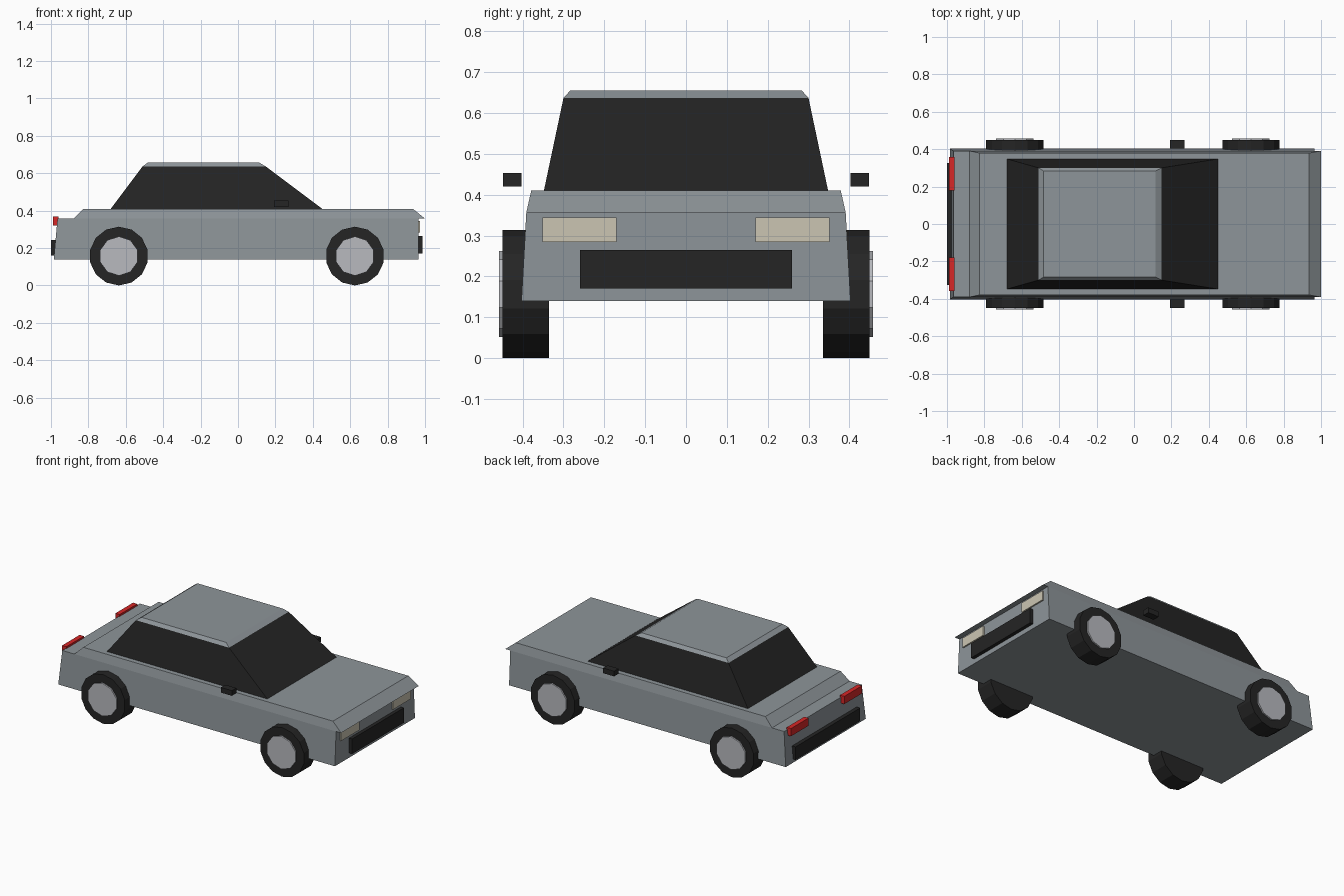
import bpy, bmesh, math
from mathutils import Matrix

cube = bpy.data.objects.get("Cube")
if cube:
    bpy.data.objects.remove(cube, do_unlink=True)


def material(name, r, g, b):
    mat = bpy.data.materials.new(name)
    mat.use_nodes = True
    mat.diffuse_color = (r, g, b, 1)
    bsdf = next(n for n in mat.node_tree.nodes if n.type == 'BSDF_PRINCIPLED')
    bsdf.inputs["Base Color"].default_value = (r, g, b, 1)
    return mat


paint = material("grey paint", 0.27, 0.30, 0.32)
black = material("black", 0.018, 0.018, 0.018)
alloy = material("light alloy", 0.48, 0.49, 0.52)
cream = material("cream lamp", 0.60, 0.56, 0.45)
red = material("red lamp", 0.68, 0.02, 0.02)


def finish(bm, name, mat):
    bmesh.ops.recalc_face_normals(bm, faces=bm.faces)
    mesh = bpy.data.meshes.new(name)
    bm.to_mesh(mesh)
    bm.free()
    mesh.materials.append(mat)
    obj = bpy.data.objects.new(name, mesh)
    bpy.context.collection.objects.link(obj)
    return obj


def box(name, mat, x0, x1, y0, y1, z0, z1):
    bm = bmesh.new()
    place = Matrix.Translation(((x0 + x1) / 2, (y0 + y1) / 2, (z0 + z1) / 2))
    size = Matrix.Diagonal((x1 - x0, y1 - y0, z1 - z0, 1))
    bmesh.ops.create_cube(bm, size=1, matrix=place @ size)
    return finish(bm, name, mat)


def frustum(name, mat, low, high):
    """Tapered block between two rectangles (x0, x1, half width, z)."""
    bm = bmesh.new()
    rings = []
    for x0, x1, w, z in (low, high):
        corners = ((x0, -w), (x1, -w), (x1, w), (x0, w))
        rings.append([bm.verts.new((x, y, z)) for x, y in corners])
    a, b = rings
    bm.faces.new(a)
    bm.faces.new(b)
    for i in range(4):
        j = (i + 1) % 4
        bm.faces.new((a[i], a[j], b[j], b[i]))
    return finish(bm, name, mat)


def disc(name, mat, sides, radius, x, y0, y1, z):
    bm = bmesh.new()
    place = Matrix.Translation((x, (y0 + y1) / 2, z))
    turn = Matrix.Rotation(math.pi / 2, 4, 'X')
    bmesh.ops.create_cone(bm, cap_ends=True, segments=sides, radius1=radius,
                          radius2=radius, depth=abs(y1 - y0), matrix=place @ turn)
    return finish(bm, name, mat)


# Body: side profile (x, half width, z), narrowing towards the top
BELT = 0.357
profile = [(-0.985, 0.403, 0.14), (0.965, 0.403, 0.14), (0.965, 0.391, BELT),
           (1.0, 0.391, BELT), (0.935, 0.379, 0.41), (-0.825, 0.379, 0.41),
           (-0.88, 0.391, BELT), (-0.965, 0.391, BELT)]
bm = bmesh.new()
sides = [[bm.verts.new((x, s * w, z)) for x, w, z in profile] for s in (-1, 1)]
for side in sides:
    bm.faces.new([side[i] for i in (0, 1, 2, 6, 7)])   # lower flank
    bm.faces.new([side[i] for i in (2, 3, 4, 5, 6)])   # shoulder
for i in range(len(profile)):
    j = (i + 1) % len(profile)
    bm.faces.new((sides[0][i], sides[0][j], sides[1][j], sides[1][i]))
finish(bm, "body", paint)

# Cabin glass and roof
frustum("cabin_glass", black, (-0.68, 0.45, 0.348, 0.41), (-0.51, 0.147, 0.30, 0.637))
frustum("roof", paint, (-0.51, 0.147, 0.30, 0.637), (-0.483, 0.115, 0.283, 0.656))

# Grille and rear bumper
box("grille", black, 0.95, 0.987, -0.26, 0.26, 0.17, 0.265)
box("rear_bumper", black, -1.0, -0.96, -0.325, 0.325, 0.16, 0.243)

# Parts on both flanks
for s, label in ((-1, "near"), (1, "far")):
    def pair(a, b):
        return sorted((s * a, s * b))

    box(f"headlight_{label}", cream, 0.95, 0.974, *pair(0.17, 0.352), 0.284, 0.344)
    box(f"tail_light_{label}", red, -0.99, -0.96, *pair(0.18, 0.357), 0.32, 0.369)
    box(f"door_mirror_{label}", black, 0.193, 0.27, *pair(0.403, 0.448), 0.42, 0.453)
    for x, end in ((-0.637, "rear"), (0.625, "front")):
        disc(f"{end}_tyre_{label}", black, 14, 0.157, x, *pair(0.335, 0.449), 0.157)
        disc(f"{end}_hub_{label}", alloy, 10, 0.105, x, *pair(0.43, 0.458), 0.157)
